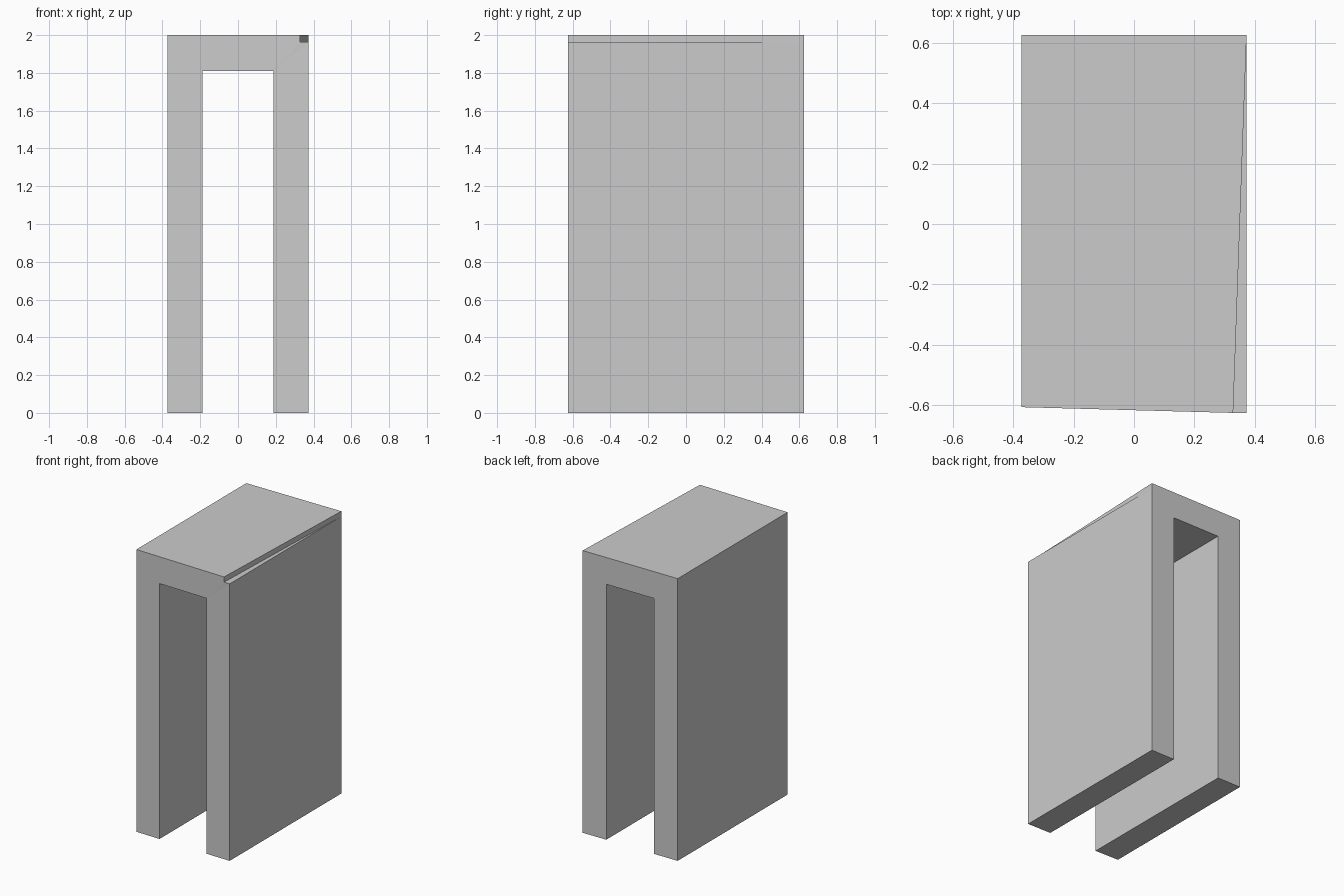
import bpy, bmesh

if "Cube" in bpy.data.objects:
    bpy.data.objects.remove(bpy.data.objects["Cube"])

W, G, D = 0.3725, 0.1875, 0.625   # half width, half gap, half depth
TOP, ROOF = 2.0, 1.81             # overall height, underside of the bridge
NX, NZ = 0.328, 1.963             # notch wall and ledge at the front

# Upside-down U profile with a small notch in the upper right corner
profile = [(-W, 0), (-G, 0), (-G, ROOF), (G, ROOF), (G, 0), (W, 0),
           (W, NZ), (NX, NZ), (NX, TOP), (-W, TOP)]


def front_y(x):
    # front face is very slightly skewed, flat under the notch
    t = min((x + W) / (NX + W), 1.0)
    return -0.606 - t * (D - 0.606)


bm = bmesh.new()
front = [bm.verts.new((x, front_y(x), z)) for x, z in profile]
# Notch tapers away to nothing at the back edge
back = [bm.verts.new((W if x == NX else x, D, z)) for x, z in profile]
bm.faces.new(front)
bm.faces.new(back[::-1])
n = len(profile)
for i in range(n):
    j = (i + 1) % n
    bm.faces.new((front[j], front[i], back[i], back[j]))
bmesh.ops.remove_doubles(bm, verts=bm.verts[:], dist=1e-5)

# Split the skewed front into flat triangles
bmesh.ops.triangulate(bm, faces=[f for f in bm.faces if len(f.verts) > 4])
bmesh.ops.recalc_face_normals(bm, faces=bm.faces[:])

mesh = bpy.data.meshes.new("arch_block")
bm.to_mesh(mesh)
bm.free()
bpy.context.collection.objects.link(bpy.data.objects.new("arch_block", mesh))
